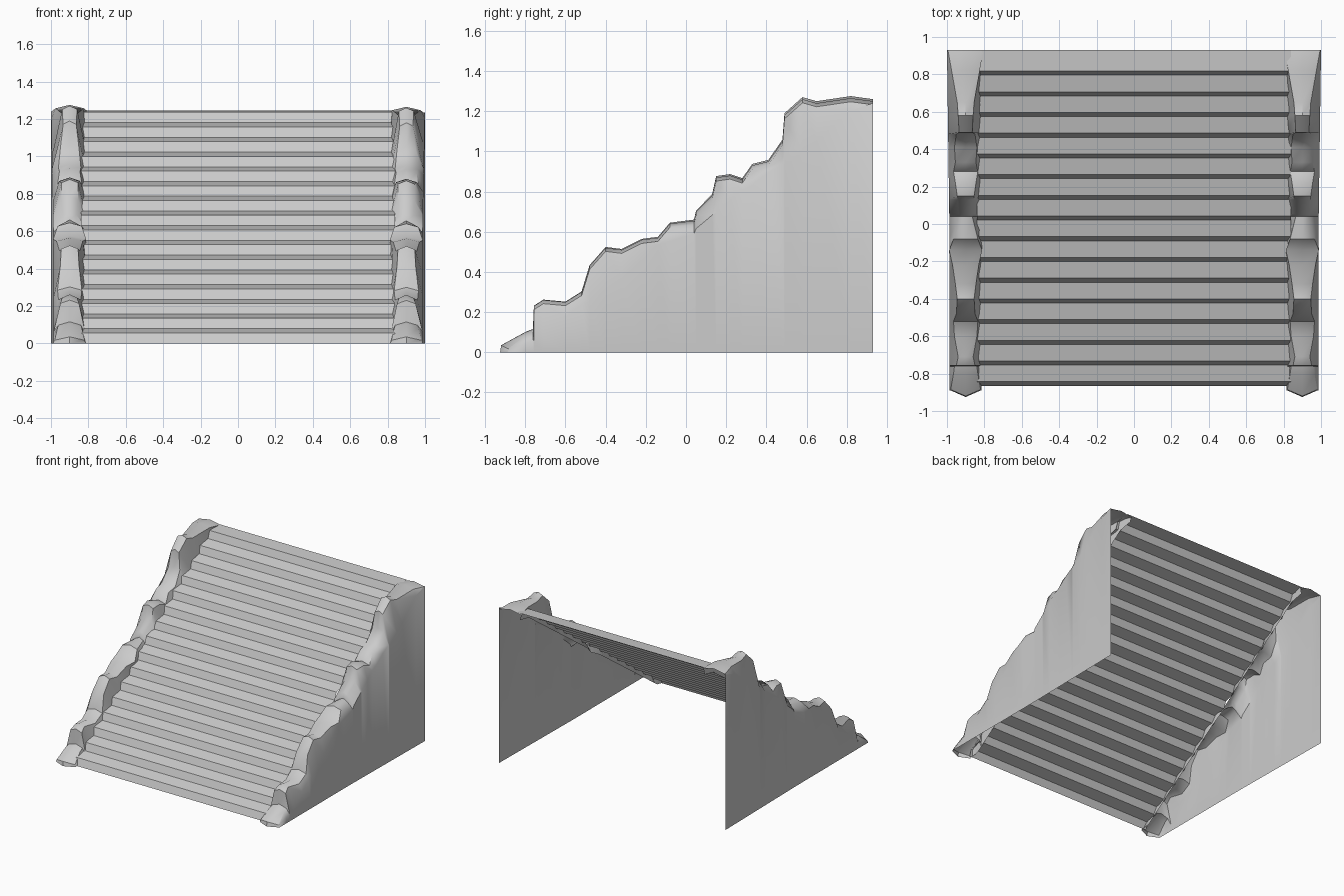
import bpy, bmesh

cube = bpy.data.objects.get("Cube")
if cube:
    bpy.data.objects.remove(cube, do_unlink=True)

# One plain stone colour for everything
stone = bpy.data.materials.new("grey stone")
stone.use_nodes = True
colour = (0.6, 0.6, 0.6, 1)
stone.diffuse_color = colour
shader = stone.node_tree.nodes["Principled BSDF"]
shader.inputs["Base Color"].default_value = colour
shader.inputs["Roughness"].default_value = 0.8

STEPS = 16
GOING = 0.1107
RISE = 0.0787
FRONT = -0.865
BACK = 0.93


def skin(name, rows, flip=False):
    """Join neighbouring rows of points into a sheet of quads."""
    bm = bmesh.new()
    grid = [[bm.verts.new(p) for p in row] for row in rows]
    for near, far in zip(grid, grid[1:]):
        for j in range(len(near) - 1):
            quad = [near[j], near[j + 1], far[j + 1], far[j]]
            bm.faces.new(quad[::-1] if flip else quad)
    bmesh.ops.remove_doubles(bm, verts=bm.verts, dist=0.0005)
    mesh = bpy.data.meshes.new(name)
    bm.to_mesh(mesh)
    bm.free()
    mesh.materials.append(stone)
    obj = bpy.data.objects.new(name, mesh)
    bpy.context.collection.objects.link(obj)
    return obj


# Flight of steps: leaning risers and slightly sloping treads
profile = []
for i in range(STEPS):
    y, z = FRONT + i * GOING, i * RISE
    profile += [(y, z), (y + 0.022, z + 0.056)]
profile.append((BACK, 1.245))
skin("steps", [[(-0.84, y, z), (0.84, y, z)] for y, z in profile])

# Rocky crest stations: depth, height, half width of the crest
CREST = [
    (-0.925, 0.0, 0.08), (-0.92, 0.035, 0.08), (-0.8, 0.1, 0.065),
    (-0.762, 0.115, 0.06), (-0.757, 0.23, 0.05), (-0.71, 0.26, 0.04),
    (-0.6, 0.25, 0.06), (-0.52, 0.3, 0.065), (-0.48, 0.43, 0.05),
    (-0.4, 0.52, 0.045), (-0.32, 0.51, 0.055), (-0.22, 0.56, 0.07),
    (-0.14, 0.57, 0.088), (-0.08, 0.64, 0.065), (0.04, 0.655, 0.035),
    (0.05, 0.7, 0.035), (0.13, 0.78, 0.045), (0.15, 0.87, 0.045),
    (0.22, 0.88, 0.055), (0.28, 0.86, 0.065), (0.33, 0.93, 0.055),
    (0.41, 0.95, 0.06), (0.48, 1.05, 0.05), (0.49, 1.18, 0.035),
    (0.58, 1.26, 0.04), (0.65, 1.24, 0.045), (0.82, 1.265, 0.075),
    (BACK, 1.25, 0.095),
]


def rocky_wall(name, side, lift):
    rows = []
    for y, z, w in CREST:
        z += lift * z
        line = min(max((y - FRONT) * RISE / GOING + 0.03, 0), 1.25)
        low = min(z, line)
        sag = max(0.01, 0.1 - w)
        edge = 0.987 + 0.013 * max(0, y) / BACK
        # Section from the steps, over the crest, down the outer wall
        section = [
            (0.815, low - 0.06),
            (0.9 - w, z - 0.018),
            (0.9, z),
            (0.9 + w, z - 0.018),
            (edge, low - sag),
            (0.987 if y < 0 else edge, 0),
        ]
        # The front end comes to a blunt point
        bow = 0.035 if y < -0.9 else 0
        rows.append([(side * x, y + bow * min(1, abs(x - 0.9) / 0.08), max(h, 0))
                     for x, h in section])
    obj = skin(name, rows, flip=side < 0)
    bpy.ops.object.select_all(action="DESELECT")
    obj.select_set(True)
    bpy.context.view_layer.objects.active = obj
    bpy.ops.object.shade_smooth_by_angle(angle=0.7)


rocky_wall("left_rocky_wall", 1, 0)
rocky_wall("right_rocky_wall", -1, 0.008)
